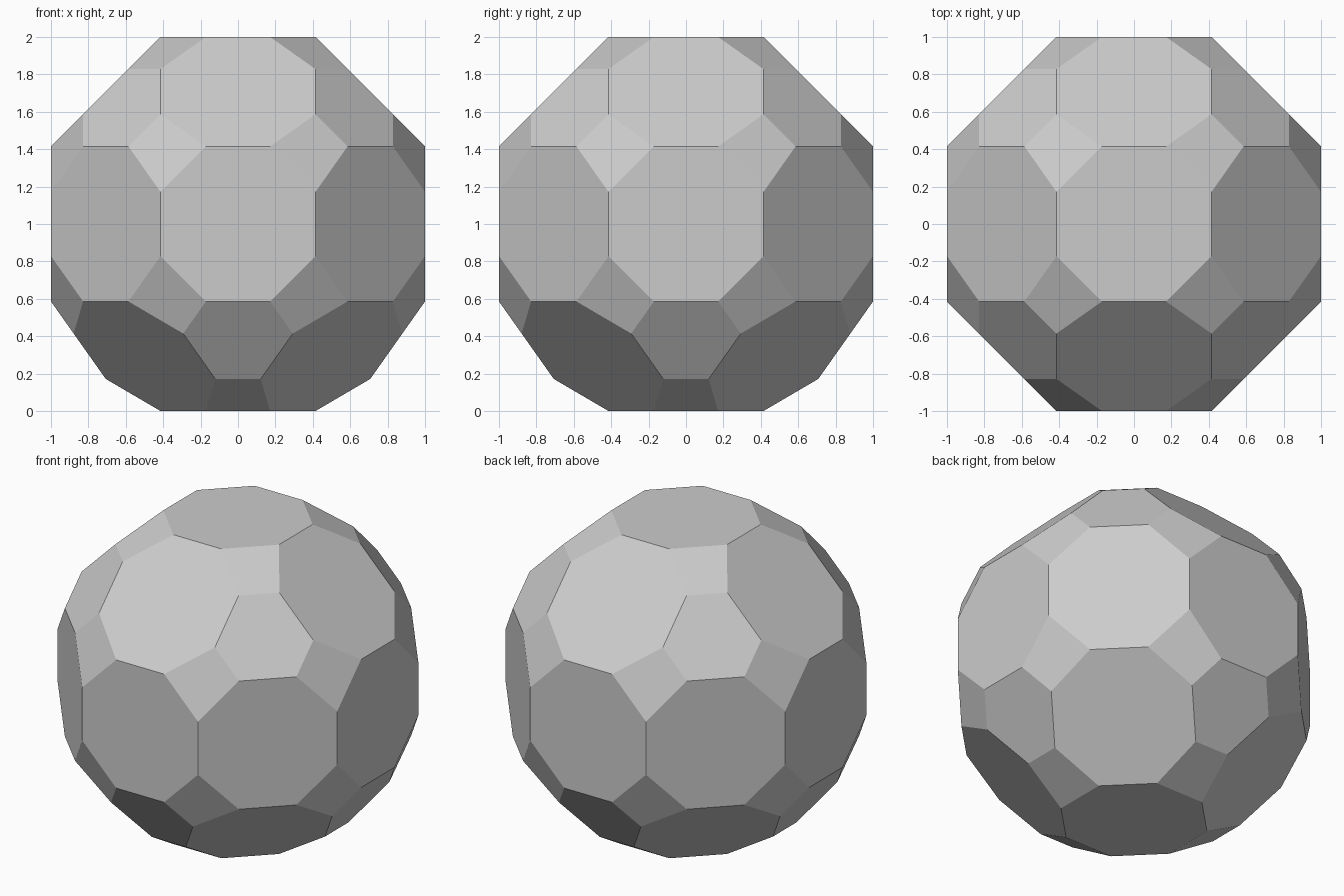
import bpy, bmesh, math
from mathutils import Vector

if "Cube" in bpy.data.objects:
    bpy.data.objects.remove(bpy.data.objects["Cube"])

S = math.sqrt(2) - 1            # half the edge length of the base solid
CUT = 1 / (2 + math.sqrt(2))    # share of an edge cut off at each end


def ring(count, radius, z, turn):
    """Regular polygon of points around the z axis."""
    return [Vector((radius * math.cos(turn + i * math.tau / count),
                    radius * math.sin(turn + i * math.tau / count), z))
            for i in range(count)]


# Base solid: octagonal belt, square top cap, bottom cap twisted by 45 degrees
belt_radius = math.hypot(1, S)
cap_radius = S * math.sqrt(2)
corners = (ring(4, cap_radius, 2, math.pi / 4)
           + ring(8, belt_radius, 1 + S, math.pi / 8)
           + ring(8, belt_radius, 1 - S, math.pi / 8)
           + ring(4, cap_radius, 0, 0))

# Cut every corner: keep two points on each edge, then wrap them in a hull
bm = bmesh.new()
for a in corners:
    for b in corners:
        if abs((a - b).length - 2 * S) < 0.01:
            bm.verts.new(a.lerp(b, CUT))
bmesh.ops.convex_hull(bm, input=bm.verts[:])

# Merge coplanar triangles into clean octagons, hexagons and quads
bmesh.ops.dissolve_limit(bm, angle_limit=math.radians(2),
                         verts=bm.verts[:], edges=bm.edges[:])
bmesh.ops.recalc_face_normals(bm, faces=bm.faces[:])

mesh = bpy.data.meshes.new("faceted_ball")
bm.to_mesh(mesh)
bm.free()
bpy.context.collection.objects.link(bpy.data.objects.new("faceted_ball", mesh))
